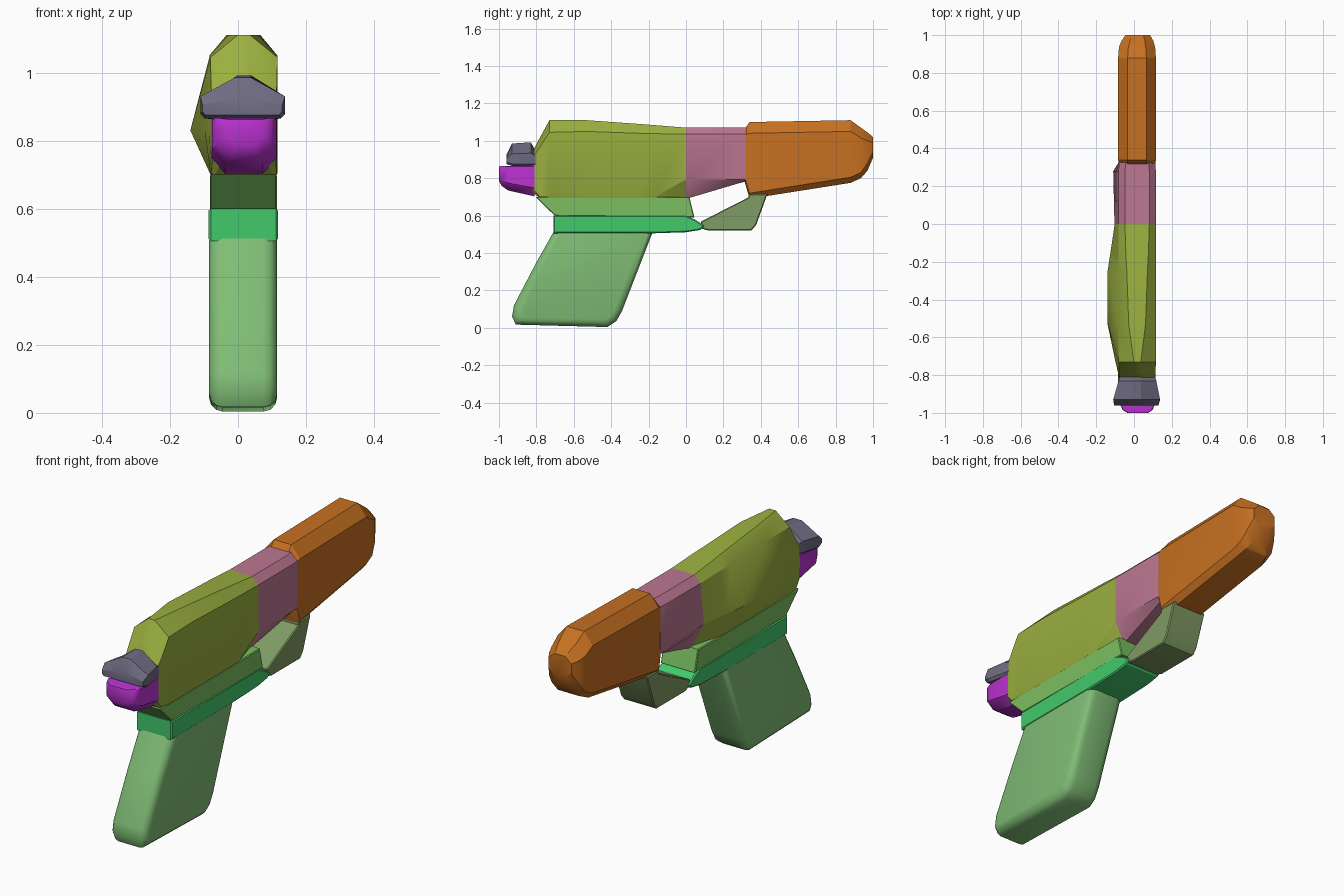
import bpy, bmesh, math
from mathutils import Vector

cube = bpy.data.objects.get("Cube")
if cube:
    bpy.data.objects.remove(cube, do_unlink=True)


def material(name, rgb):
    lin = [((c + 0.055) / 1.055) ** 2.4 if c > 0.04 else c / 12.92 for c in rgb]
    m = bpy.data.materials.new(name)
    m.use_nodes = True
    m.diffuse_color = (*lin, 1)
    m.node_tree.nodes["Principled BSDF"].inputs["Base Color"].default_value = (*lin, 1)
    return m


olive = material("olive", (0.61, 0.69, 0.25))
orange = material("orange", (0.78, 0.44, 0.13))
pink = material("dusty pink", (0.74, 0.47, 0.57))
sage = material("sage green", (0.50, 0.74, 0.46))
emerald = material("emerald green", (0.26, 0.79, 0.42))
leaf = material("leaf green", (0.48, 0.75, 0.38))
moss = material("moss green", (0.50, 0.61, 0.39))
purple = material("purple", (0.74, 0.20, 0.83))
slate = material("slate", (0.44, 0.42, 0.51))


def skin(name, rings, mat, angle):
    """Join equal-length rings of points into a closed solid."""
    bm = bmesh.new()
    vs = [[bm.verts.new(p) for p in ring] for ring in rings]
    n = len(vs[0])
    for a, b in zip(vs, vs[1:]):
        for i in range(n):
            j = (i + 1) % n
            bm.faces.new((a[i], a[j], b[j], b[i]))
    bm.faces.new(vs[0])
    bm.faces.new(vs[-1])
    bmesh.ops.remove_doubles(bm, verts=bm.verts, dist=1e-5)
    bmesh.ops.recalc_face_normals(bm, faces=bm.faces)
    me = bpy.data.meshes.new(name)
    bm.to_mesh(me)
    bm.free()
    me.materials.append(mat)
    ob = bpy.data.objects.new(name, me)
    bpy.context.collection.objects.link(ob)
    bpy.ops.object.select_all(action='DESELECT')
    ob.select_set(True)
    bpy.context.view_layer.objects.active = ob
    bpy.ops.object.shade_smooth_by_angle(angle=math.radians(angle))
    return ob


def section(y, z0, z1, x0, x1, top, bottom, bulge=None):
    """Chamfered box section; bulge is the x of the swollen -x side."""
    (tx, tz), (bx, bz) = top, bottom
    xb = x0 if bulge is None else bulge
    zm = 0.83 if bulge is not None else (z0 + bz + z1 - tz) / 2
    return [(x, y, z) for x, z in (
        (x0 + bx, z0), (x1 - bx, z0), (x1, z0 + bz), (x1, z1 - tz), (x1 - tx, z1),
        (x0 + tx, z1), (x0, z1 - tz), (xb, zm), (x0, z0 + bz))]


def loft(name, sections, mat, angle=28):
    return skin(name, [section(*s) for s in sections], mat, angle)


def inset(profile, d):
    """Shrink a counter-clockwise profile by d with mitred corners."""
    pts = [Vector(p) for p in profile]
    out = []
    for i, p in enumerate(pts):
        a = (p - pts[i - 1]).normalized()
        b = (pts[(i + 1) % len(pts)] - p).normalized()
        na, nb = Vector((-a.y, a.x)), Vector((-b.y, b.x))
        out.append(p + (na + nb) * d / (1 + na.dot(nb)))
    return out


def prism(name, profile, x0, x1, r, mat, steps=3, angle=30):
    """Side profile (y, z) extruded across x with rounded rims."""
    arc = [(r * (1 - math.sin(t)), r * (1 - math.cos(t)))
           for t in (math.pi / 2 * k / steps for k in range(steps + 1))]
    layers = [(d, x0 + e) for d, e in arc] + [(d, x1 - e) for d, e in reversed(arc)]
    rings = [[(x, p.x, p.y) for p in inset(profile, d)] for d, x in layers]
    return skin(name, rings, mat, angle)


# Main rear body, swollen on its -x side
loft("rear_body", [
    (-0.82, 0.725, 0.94, -0.075, 0.110, (0.07, 0.03), (0.02, 0.02), -0.078),
    (-0.785, 0.695, 1.01, -0.079, 0.114, (0.08, 0.05), (0.01, 0.01), -0.085),
    (-0.73, 0.695, 1.11, -0.081, 0.116, (0.08, 0.065), (0.004, 0.01), -0.098),
    (-0.53, 0.695, 1.11, -0.083, 0.116, (0.055, 0.06), (0.004, 0.01), -0.14),
    (-0.25, 0.695, 1.09, -0.083, 0.116, (0.045, 0.05), (0.004, 0.01), -0.14),
    (-0.16, 0.695, 1.083, -0.083, 0.116, (0.04, 0.045), (0.004, 0.01), -0.126),
    (0.0, 0.695, 1.07, -0.083, 0.116, (0.035, 0.035), (0.05, 0.098), -0.102),
], olive)

# Waist between the rear body and the barrel
loft("waist", [
    (0.0, 0.695, 1.07, -0.083, 0.116, (0.035, 0.035), (0.05, 0.098), -0.102),
    (0.02, 0.695, 1.07, -0.083, 0.116, (0.035, 0.035), (0.05, 0.098), -0.104),
    (0.28, 0.772, 1.07, -0.083, 0.116, (0.035, 0.035), (0.03, 0.02), -0.11),
    (0.325, 0.783, 1.07, -0.078, 0.112, (0.035, 0.035), (0.02, 0.01), -0.082),
], pink)

# Barrel with a faceted blunt tip
loft("barrel", [
    (0.315, 0.775, 1.065, -0.078, 0.112, (0.045, 0.035), (0.025, 0.03)),
    (0.34, 0.69, 1.10, -0.084, 0.116, (0.05, 0.06), (0.025, 0.03)),
    (0.88, 0.775, 1.11, -0.084, 0.116, (0.05, 0.06), (0.025, 0.03)),
    (0.935, 0.80, 1.07, -0.080, 0.112, (0.05, 0.055), (0.035, 0.03)),
    (0.97, 0.84, 1.045, -0.066, 0.102, (0.045, 0.045), (0.045, 0.04)),
    (1.0, 0.91, 1.02, -0.045, 0.085, (0.035, 0.03), (0.035, 0.03)),
], orange, 24)

# Rear sight block with a ridged top
loft("rear_sight", [
    (-0.96, 0.876, 0.925, -0.105, 0.13, (0.10, 0.02), (0.01, 0.01)),
    (-0.93, 0.865, 0.985, -0.11, 0.138, (0.10, 0.055), (0.012, 0.012)),
    (-0.83, 0.863, 0.992, -0.082, 0.118, (0.08, 0.058), (0.012, 0.012)),
    (-0.805, 0.863, 0.95, -0.075, 0.112, (0.08, 0.03), (0.012, 0.012)),
], slate)

# Rounded rear cap under the sight
loft("rear_cap", [
    (-1.0, 0.785, 0.862, -0.035, 0.075, (0.005, 0.004), (0.03, 0.025)),
    (-0.985, 0.758, 0.866, -0.06, 0.098, (0.005, 0.004), (0.04, 0.035)),
    (-0.95, 0.734, 0.866, -0.077, 0.113, (0.005, 0.004), (0.04, 0.04)),
    (-0.81, 0.703, 0.866, -0.078, 0.113, (0.005, 0.004), (0.04, 0.045)),
], purple, 40)

# Frame strip beneath the body
prism("frame_strip", [(-0.70, 0.598), (0.045, 0.59), (0.018, 0.70), (-0.805, 0.70)],
      -0.083, 0.114, 0.004, leaf, 1)

# Frame band running forward to the guard
prism("frame_band", [(-0.708, 0.505), (-0.18, 0.505), (0.0, 0.511), (0.075, 0.523),
                     (0.10, 0.545), (0.05, 0.578), (0.0, 0.60), (-0.708, 0.60)],
      -0.086, 0.117, 0.006, emerald, 1)

# Wedge guard under the barrel
prism("guard", [(0.085, 0.53), (0.12, 0.52), (0.35, 0.52), (0.375, 0.55), (0.435, 0.715),
                (0.335, 0.715), (0.335, 0.698), (0.08, 0.568)],
      -0.08, 0.112, 0.005, moss, 1)

# Slanted grip with rounded rims
prism("grip", [(-0.93, 0.06), (-0.91, 0.017), (-0.42, 0.004), (-0.372, 0.036),
               (-0.342, 0.09), (-0.165, 0.545), (-0.69, 0.545), (-0.80, 0.35), (-0.92, 0.12)],
      -0.085, 0.115, 0.04, sage, 3, 40)
